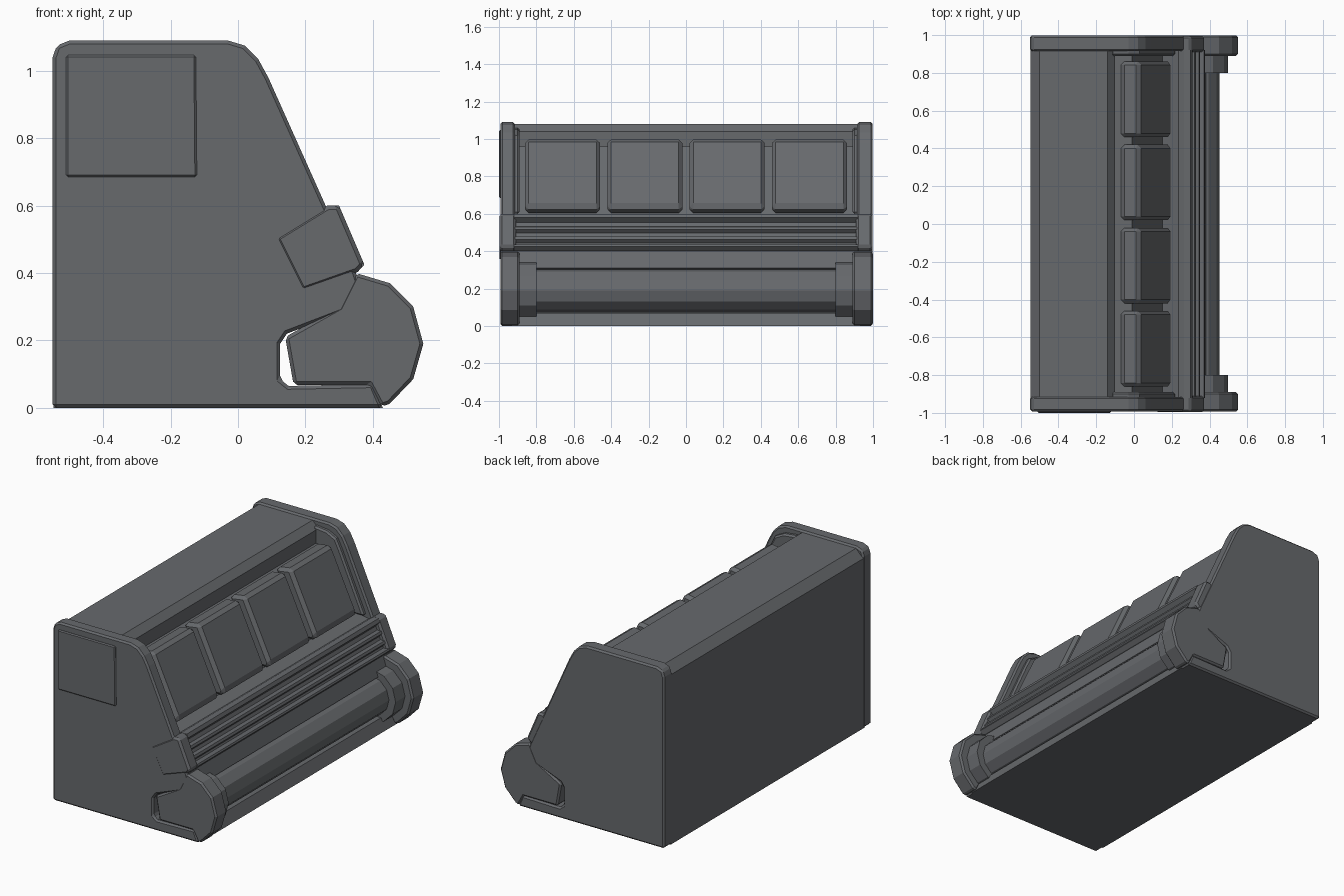
import bpy, bmesh, math
from mathutils import Vector

cube = bpy.data.objects.get("Cube")
if cube:
    bpy.data.objects.remove(cube, do_unlink=True)

grey = bpy.data.materials.new("dark_grey")
grey.use_nodes = True
colour = (0.135, 0.142, 0.152, 1)
grey.diffuse_color = colour
grey.node_tree.nodes["Principled BSDF"].inputs["Base Color"].default_value = colour


def prism(name, profile, y0, y1, bevel=0.0):
    """Extrude an (x, z) profile from y0 to y1."""
    bm = bmesh.new()
    face = bm.faces.new([bm.verts.new((x, y0, z)) for x, z in profile])
    out = bmesh.ops.extrude_face_region(bm, geom=[face])
    moved = [v for v in out["geom"] if isinstance(v, bmesh.types.BMVert)]
    bmesh.ops.translate(bm, verts=moved, vec=(0, y1 - y0, 0))
    bmesh.ops.recalc_face_normals(bm, faces=bm.faces)
    mesh = bpy.data.meshes.new(name)
    bm.to_mesh(mesh)
    bm.free()
    mesh.materials.append(grey)
    obj = bpy.data.objects.new(name, mesh)
    bpy.context.collection.objects.link(obj)
    if bevel:
        mod = obj.modifiers.new("Bevel", "BEVEL")
        mod.width = bevel
        mod.segments = 1
        mod.limit_method = "ANGLE"
        mod.angle_limit = math.radians(40)
    return obj


def ring(cx, cz, r, n=12):
    return [(cx + r * math.cos(math.tau * i / n), cz + r * math.sin(math.tau * i / n))
            for i in range(n)]


# Roller cavity outline shared by the body and the side plates
cavity = [(0.35, 0.40), (0.38, 0.31), (0.145, 0.22), (0.125, 0.19),
          (0.125, 0.085), (0.15, 0.065), (0.40, 0.07), (0.43, 0)]

# Main body with top lip and sloped recess behind the keys
body = [(-0.548, 0), (-0.548, 1.03), (-0.50, 1.08), (-0.14, 1.08), (-0.10, 1.04),
        (-0.10, 0.96), (-0.01, 0.96), (0.15, 0.60), (0.25, 0.58)] + cavity
prism("main_body", body, -0.93, 0.93)

# Side plates, inner trims and roller housings
plate = [(-0.55, 0), (-0.55, 1.04), (-0.538, 1.075), (-0.50, 1.09), (-0.03, 1.09),
         (0.02, 1.075), (0.06, 1.035), (0.09, 0.98), (0.26, 0.60)] + cavity
trim = [(-0.12, 0.90), (-0.12, 1.06), (-0.03, 1.05), (0.03, 1.02), (0.06, 0.96),
        (0.22, 0.60), (0.10, 0.60)]
housing = [(0.14, 0.21), (0.30, 0.30), (0.35, 0.40), (0.45, 0.37), (0.52, 0.30),
           (0.55, 0.19), (0.52, 0.085), (0.45, 0.012), (0.425, 0.003), (0.39, 0.068),
           (0.165, 0.068)]
for side, s in (("left", 1), ("right", -1)):
    outer = 0.998 if s > 0 else -0.992
    prism(side + "_side_plate", plate, s * 0.915, outer, 0.01)
    prism(side + "_slope_trim", trim, s * 0.89, s * 0.93, 0.01)
    prism(side + "_roller_housing", housing, s * 0.89, outer + s * 0.001, 0.01)
    prism(side + "_roller_flange", ring(0.34, 0.19, 0.158), s * 0.80, s * 0.90)

# Roller between the flanges
prism("roller", ring(0.335, 0.19, 0.118), -0.82, 0.82)

# Row of four large sloped keys
key = [(-0.07, 0.92), (-0.07, 0.985), (0.03, 1.0), (0.20, 0.64), (0.185, 0.605), (0.08, 0.605)]
for i in range(4):
    y = -0.66 + i * 0.44
    prism(f"key_{i + 1}", key, y - 0.2, y + 0.2, 0.02)

# Slanted front bar: solid ends and a ridged middle
top, low = Vector((0.30, 0.60)), Vector((0.375, 0.425))
back = [(0.355, 0.403), (0.19, 0.345), (0.11, 0.505), (0.265, 0.60)]
along = low - top
inward = Vector((along.y, -along.x)).normalized()
front = [(0, 0), (0.12, 0), (0.2, 0.03), (0.32, 0.03), (0.38, 0.008), (0.46, 0.008),
         (0.52, 0.03), (0.62, 0.03), (0.68, 0.008), (0.76, 0.008), (0.82, 0.03),
         (0.88, 0.03), (0.94, 0), (1, 0)]
ridged = [tuple(top + along * t + inward * d) for t, d in front]
prism("ridged_bar", ridged + back, -0.92, 0.92)
for side, s in (("left", 1), ("right", -1)):
    prism(side + "_bar_end", [tuple(top), tuple(low)] + back, s * 0.91, s * 0.996, 0.012)

# Square access panel on the front end
prism("access_panel", [(-0.51, 0.685), (-0.51, 1.047), (-0.125, 1.047), (-0.122, 0.685)],
      -1.0, -0.985, 0.006)
